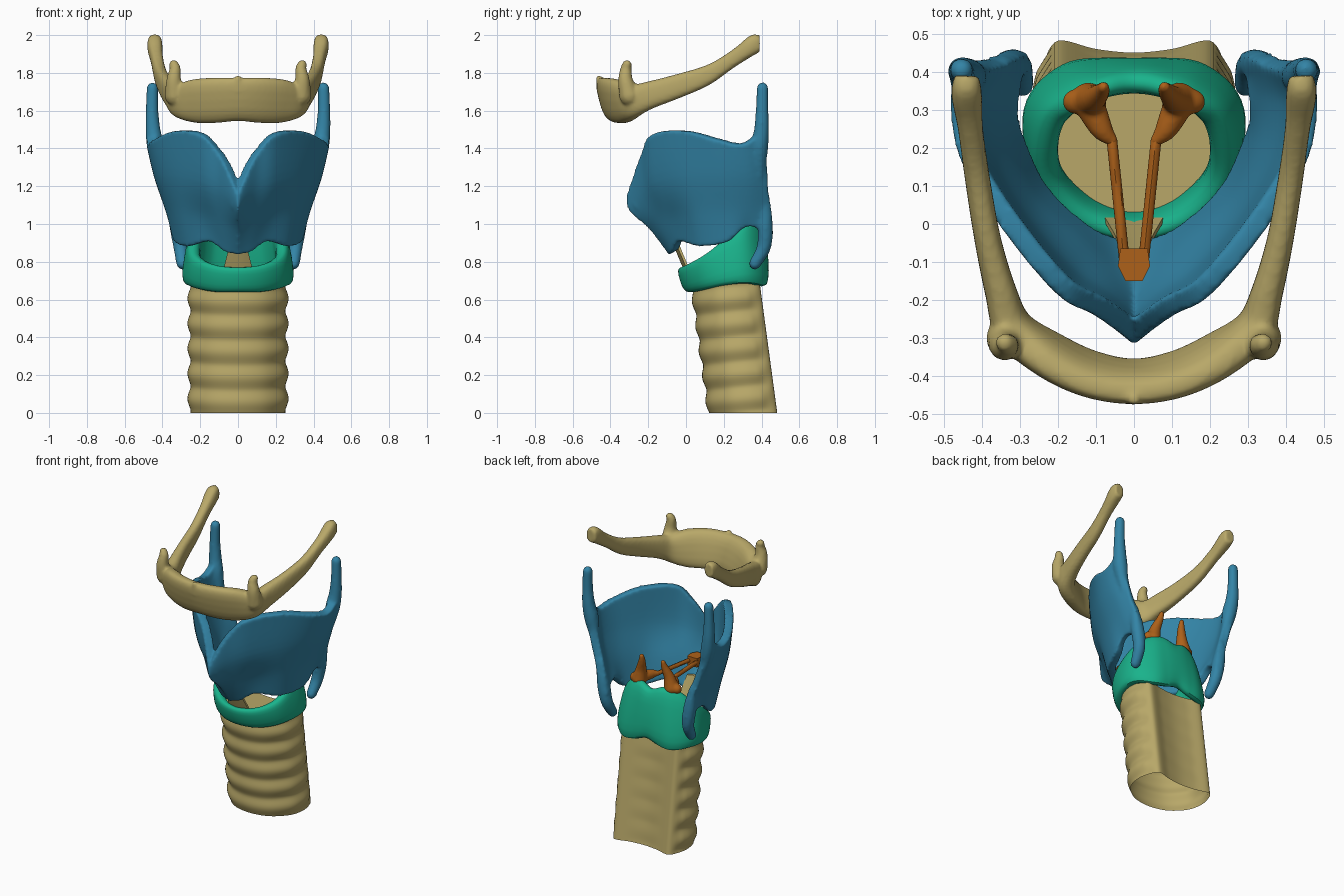
import bpy, bmesh, math
from mathutils import Vector

if "Cube" in bpy.data.objects:
    bpy.data.objects.remove(bpy.data.objects["Cube"])

TAN, BLUE = (0.48, 0.39, 0.14, 1), (0.033, 0.23, 0.38, 1)
GREEN, ORANGE = (0.01, 0.45, 0.26, 1), (0.42, 0.12, 0.01, 1)
mats = {}


def spline(pts, n, closed=False):
    # Catmull-Rom through tuples of any length
    m, out = len(pts), []
    get = lambda i: pts[i % m] if closed else pts[min(max(i, 0), m - 1)]
    for i in range(m if closed else m - 1):
        for k in range(n):
            t = k / n
            out.append(tuple(
                0.5 * (2*b + (c-a)*t + (2*a-5*b+4*c-d)*t*t + (3*b-a-3*c+d)*t**3)
                for a, b, c, d in zip(get(i-1), get(i), get(i+1), get(i+2))))
    if not closed:
        out.append(tuple(pts[-1]))
    return out


def loft(bm, rings, closed=False, cap_start=True, cap_end=True):
    vs = [[bm.verts.new(p) for p in r] for r in rings]
    pairs = list(zip(vs, vs[1:])) + ([(vs[-1], vs[0])] if closed else [])
    n = len(vs[0])
    for a, b in pairs:
        for j in range(n):
            k = (j + 1) % n
            bm.faces.new((a[j], a[k], b[k], b[j]))
    if not closed:
        if cap_start:
            bm.faces.new(vs[0])
        if cap_end:
            bm.faces.new(vs[-1])


def tube(bm, path, side=1, n=6, seg=14):
    # round-ended tapered tube; path points are (x, y, z, radius)
    s = [(Vector((p[0]*side, p[1], p[2])), p[3]) for p in spline(path, n)]
    t0, t1 = (s[1][0]-s[0][0]).normalized(), (s[-1][0]-s[-2][0]).normalized()
    arcs = [math.radians(a) for a in (30, 60, 85)]
    (p0, r0), (p1, r1) = s[0], s[-1]
    s = ([(p0 - t0*r0*math.sin(a), r0*math.cos(a)) for a in reversed(arcs)] + s
         + [(p1 + t1*r1*math.sin(a), r1*math.cos(a)) for a in arcs])
    rings = []
    for i, (p, r) in enumerate(s):
        t = (s[min(i+1, len(s)-1)][0] - s[max(i-1, 0)][0]).normalized()
        u = t.cross(Vector((0.8, 0.1, 0.05) if abs(t.x) < 0.8 else (0, 0, 1))).normalized()
        w = t.cross(u)
        rings.append([p + (u*math.cos(a) + w*math.sin(a))*r
                      for a in (2*math.pi*k/seg for k in range(seg))])
    loft(bm, rings)


def band(bm, stations, closed, n=6, seg=20, power=0.75):
    # symmetric band; stations are (x, y, z, half width, half height, outward lean)
    flip = lambda s: (-s[0],) + tuple(s[1:])
    if closed:
        path = list(stations) + [flip(s) for s in stations[-2:0:-1]]
    else:
        path = [flip(s) for s in stations[:0:-1]] + list(stations)
    pts = spline(path, n, closed)
    m, rings = len(pts), []
    for i, (x, y, z, w, h, lean) in enumerate(pts):
        a = pts[(i-1) % m] if closed else pts[max(i-1, 0)]
        b = pts[(i+1) % m] if closed else pts[min(i+1, m-1)]
        out = Vector((b[1]-a[1], a[0]-b[0], 0)).normalized()
        ring = []
        for k in range(seg):
            c, s = math.cos(2*math.pi*k/seg), math.sin(2*math.pi*k/seg)
            c, s = (math.copysign(abs(v)**power, v) for v in (c, s))
            ring.append(Vector((x, y, z)) + out*(w*c + lean*h*s) + Vector((0, 0, h*s)))
        rings.append(ring)
    loft(bm, rings, closed)


def finish(bm, name, color, voxel=0, smooth=3):
    bmesh.ops.recalc_face_normals(bm, faces=bm.faces[:])
    me = bpy.data.meshes.new(name)
    bm.to_mesh(me)
    bm.free()
    ob = bpy.data.objects.new(name, me)
    bpy.context.collection.objects.link(ob)
    if color not in mats:
        mats[color] = bpy.data.materials.new("cartilage_%d" % len(mats))
        mats[color].diffuse_color = color
    me.materials.append(mats[color])
    bpy.ops.object.select_all(action='DESELECT')
    ob.select_set(True)
    bpy.context.view_layer.objects.active = ob
    bpy.ops.object.shade_smooth_by_angle(angle=math.radians(45))
    if voxel:  # fuse overlapping pieces into one organic skin
        r = ob.modifiers.new("fuse", 'REMESH')
        r.mode, r.voxel_size, r.use_smooth_shade = 'VOXEL', voxel, True
        sm = ob.modifiers.new("soften", 'SMOOTH')
        sm.factor, sm.iterations = 0.5, smooth
    return ob


# Trachea: D-shaped section, softly ringed at the front, leaning backward going down
half = [(0, .125), (.13, .153), (.225, .24), (.25, .335), (.235, .42), (.2, .482), (.1, .46), (0, .45)]
section = spline(half + [(-x, y) for x, y in half[-2:0:-1]], 6, True)
rings = []
for i in range(66):
    z = 0.69 * i / 65
    ring = []
    for x, y in section:
        bulge = 0.5 - 0.5 * math.cos(2 * math.pi * (z - 0.1 * (y - 0.25)) / 0.1325)
        k = 1 + 0.07 * bulge ** 0.8 * min(1, max(0, (0.47 - y) / 0.06))
        ring.append((x * k, 0.33 + (y - 0.33) * k - 0.135 * z, z))
    rings.append(ring)
bm = bmesh.new()
loft(bm, rings, cap_start=False)
finish(bm, "trachea", TAN)

# Cricoid: signet ring, low in front and tall at the back (x, y, half width, bottom, top, lean)
cric = [(0, -.003, .030, .64, .77, .3), (.12, .028, .033, .64, .785, .25),
        (.21, .105, .038, .655, .835, .1), (.243, .2, .04, .675, .92, -.1),
        (.23, .3, .044, .685, 1.0, -.2), (.16, .365, .042, .67, 1.05, -.2),
        (.08, .385, .04, .685, 1.055, -.15), (0, .39, .04, .71, 1.03, -.12)]
bm = bmesh.new()
band(bm, [(x, y, (b+t)/2, w, (t-b)/2, l) for x, y, w, b, t, l in cric], True)
finish(bm, "cricoid_cartilage", GREEN)

# Thyroid: columns of outer-surface points from midline to rear edge, each bottom to top
cols = [
    [(0, -.09, .835), (0, -.195, .97), (0, -.305, 1.07), (0, -.318, 1.15)],
    [(.07, -.075, .85), (.085, -.14, .99), (.09, -.225, 1.17), (.1, -.245, 1.365)],
    [(.155, -.04, .905), (.17, -.075, 1.03), (.195, -.155, 1.22), (.205, -.185, 1.475)],
    [(.27, .07, .88), (.3, .045, 1.05), (.33, 0, 1.25), (.35, -.01, 1.49)],
    [(.34, .22, .905), (.37, .2, 1.06), (.42, .17, 1.25), (.455, .16, 1.445)],
    [(.35, .33, .985), (.385, .335, 1.08), (.445, .32, 1.25), (.485, .3, 1.42)],
    [(.33, .455, .93), (.355, .455, 1.08), (.415, .425, 1.25), (.475, .42, 1.5)]]
rows = [spline([c[j] for c in cols], 7) for j in range(4)]
right = [spline(list(c), 6) for c in zip(*rows)]
grid = [[(-x, y, z) for x, y, z in c] for c in right[:0:-1]] + right
grid = [[Vector(p) for p in c] for c in grid]
rings = []
for i, col in enumerate(grid):
    a, b = grid[max(i-1, 0)], grid[min(i+1, len(grid)-1)]
    inner = []
    for j, p in enumerate(col):
        up = col[min(j+1, len(col)-1)] - col[max(j-1, 0)]
        inner.append(p - (b[j] - a[j]).cross(up).normalized() * 0.055)
    rings.append(col + inner[::-1])
bm = bmesh.new()
loft(bm, rings)
for s in (1, -1):
    tube(bm, [(.405, .39, 1.25, .025), (.435, .39, 1.4, .045), (.45, .4, 1.5, .04),
              (.455, .403, 1.6, .034), (.453, .405, 1.72, .031)], s)
    tube(bm, [(.35, .415, 1.14, .025), (.325, .42, 1.0, .04), (.305, .413, .88, .038),
              (.295, .365, .79, .032)], s)
finish(bm, "thyroid_cartilage", BLUE, 0.01, 6)

# Hyoid: leaning body, long rear horns, small upright horns and a midline bump
bm = bmesh.new()
band(bm, [(0, -.414, 1.66, .048, .115, .25), (.12, -.393, 1.655, .05, .12, .25),
          (.23, -.34, 1.65, .054, .115, .2), (.315, -.275, 1.65, .052, .09, .1),
          (.35, -.18, 1.685, .042, .075, 0), (.385, -.04, 1.73, .035, .066, 0),
          (.412, .12, 1.79, .033, .056, 0), (.43, .25, 1.875, .033, .05, 0),
          (.44, .34, 1.94, .04, .058, 0), (.44, .39, 1.955, .033, .045, 0)], False)
for s in (1, -1):
    tube(bm, [(.335, -.3, 1.68, .055), (.34, -.32, 1.76, .04), (.333, -.318, 1.82, .03),
              (.34, -.312, 1.845, .025)], s)
tube(bm, [(0, -.44, 1.71, .035), (0, -.46, 1.77, .018)])
finish(bm, "hyoid_bone", TAN, 0.01, 3)

# Arytenoids: pyramids with apex, outer knob and forward process
for s, side in ((1, "left"), (-1, "right")):
    bm = bmesh.new()
    tube(bm, [(.12, .325, 1.05, .048), (.105, .33, 1.12, .034), (.085, .35, 1.19, .022),
              (.08, .36, 1.225, .015)], s)
    tube(bm, [(.12, .325, 1.065, .038), (.155, .322, 1.05, .033)], s)
    tube(bm, [(.115, .31, 1.06, .04), (.085, .25, 1.06, .03), (.058, .22, 1.06, .016)], s)
    finish(bm, "arytenoid_" + side, ORANGE, 0.007, 3)
    # Vocal cord running forward to the thyroid
    bm = bmesh.new()
    tube(bm, [(.058, .22, 1.06, .014), (.026, -.09, 1.045, .014)], s, seg=8)
    finish(bm, "vocal_cord_" + side, ORANGE)

# Front anchor of the vocal cords
bm = bmesh.new()
loft(bm, [[(x, y, 1.045 + h) for x, h in ((-w, -.03), (w, -.03), (w, .03), (-w, .03))]
          for y, w in ((-.065, .036), (-.11, .042), (-.15, .022))])
finish(bm, "vocal_cord_anchor", ORANGE)

# Ligament between cricoid and thyroid at the front
bm = bmesh.new()
loft(bm, [[(-w, y + .012, z), (0, y - .006, z), (w, y + .012, z),
           (w, y + .026, z), (0, y + .01, z), (-w, y + .026, z)]
          for w, y, z in ((.08, -.003, .75), (.055, -.045, .85), (.035, -.085, .95))])
finish(bm, "cricothyroid_ligament", TAN)

for m in bpy.data.materials:
    if m.users and not m.is_grease_pencil:
        m.use_nodes = True
        m.node_tree.nodes["Principled BSDF"].inputs["Base Color"].default_value = m.diffuse_color
